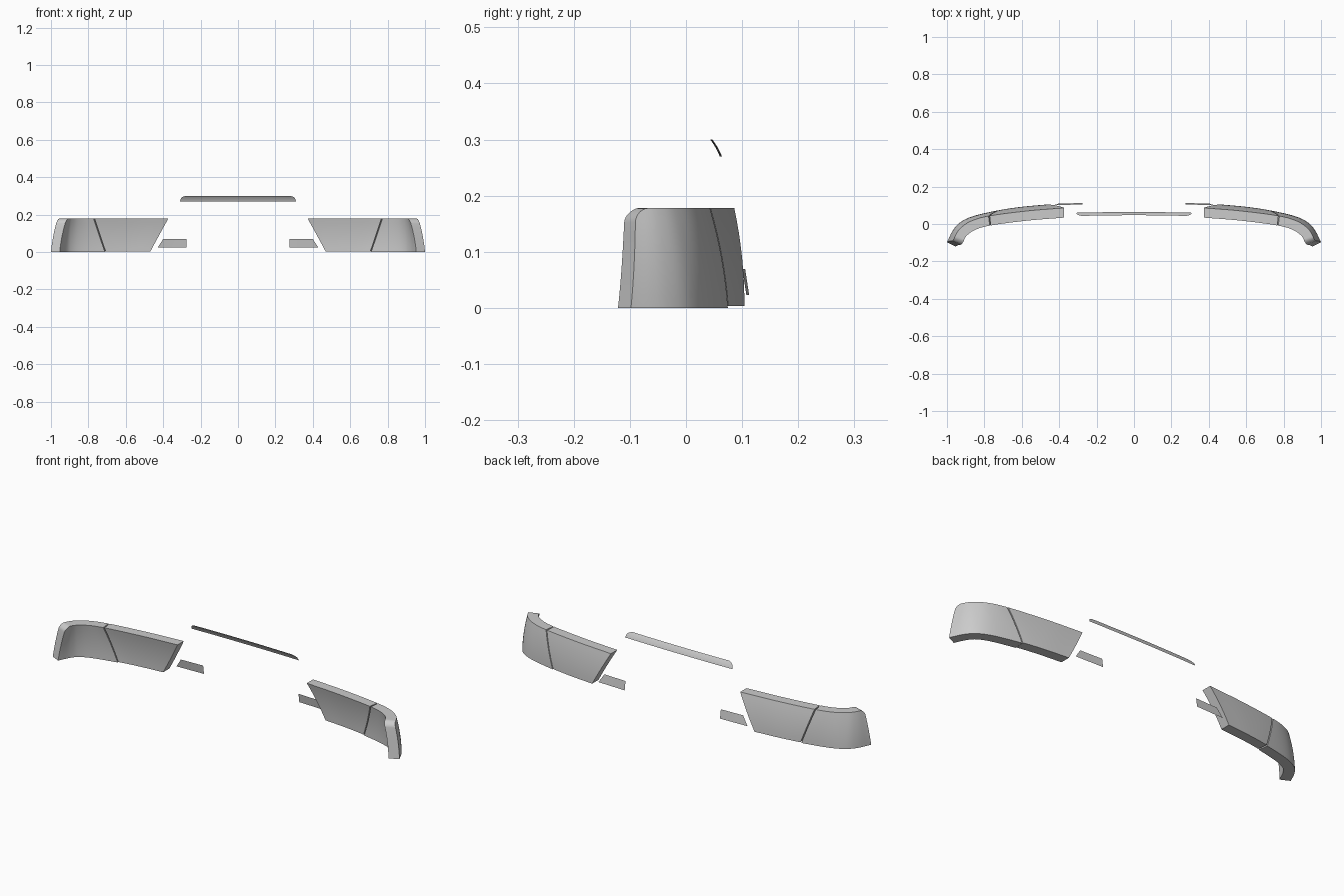
import bpy, bmesh, math
from mathutils import Vector

if "Cube" in bpy.data.objects:
    bpy.data.objects.remove(bpy.data.objects["Cube"])

# Outer plan curves of the wrap-around lamp (x, y) at the bottom and at the top
BOTTOM = [(.47, .104), (.60, .092), (.715, .075), (.85, .045), (.925, .012), (.967, -.032), (1.0, -.098)]
TOP = [(.373, .086), (.57, .070), (.775, .043), (.87, .016), (.923, -.018), (.950, -.052), (.965, -.09)]
HEIGHT, DEPTH, ROUND = .178, .052, .026


def spline(pts, u):
    """Catmull-Rom point on a list of plan points."""
    p = [Vector(q) for q in pts]
    p = [2 * p[0] - p[1]] + p + [2 * p[-1] - p[-2]]
    i = min(int(u), len(pts) - 2)
    t = u - i
    a, b, c, d = p[i:i + 4]
    return .5 * (2 * b + (c - a) * t + (2 * a - 5 * b + 4 * c - d) * t * t
                 + (3 * b - a - 3 * c + d) * t ** 3)


def plan(u, v):
    return spline(BOTTOM, u).lerp(spline(TOP, u), v)


def lamp_point(u, v, inner, base):
    # the top corner of the outer end is rounded
    over = max(0, ROUND - (plan(6, 1) - plan(u, 1)).length)
    top = HEIGHT - (ROUND - math.sqrt(max(0, ROUND ** 2 - over ** 2)))
    z = base + (top - base) * v
    w = z / HEIGHT
    p = plan(u, w)
    t = (plan(min(6, u + .02), w) - plan(max(0, u - .02), w)).normalized()
    n = Vector((-t.y, t.x))                      # outward normal
    p += n * .005 * 4 * w * (1 - w)              # slight belly
    if inner:
        n.x *= min(1, u / 3)
        p -= n * DEPTH
    return (p.x, p.y, z)


def finish(name, bm, mirror=True):
    bmesh.ops.recalc_face_normals(bm, faces=bm.faces)
    me = bpy.data.meshes.new(name)
    bm.to_mesh(me)
    bm.free()
    ob = bpy.data.objects.new(name, me)
    bpy.context.collection.objects.link(ob)
    bpy.ops.object.select_all(action='DESELECT')
    ob.select_set(True)
    bpy.context.view_layer.objects.active = ob
    bpy.ops.object.shade_smooth_by_angle(angle=math.radians(35))
    if mirror:
        ob.modifiers.new("Mirror", 'MIRROR').use_clip = False
    return ob


def lamp(name, us, base):
    """Closed lens body lofted through ring sections."""
    bm = bmesh.new()
    rows = 8
    rings = []
    for u in us:
        ring = [lamp_point(u, j / rows, False, base) for j in range(rows + 1)]
        ring += [lamp_point(u, j / rows, True, base) for j in range(rows, -1, -1)]
        rings.append([bm.verts.new(c) for c in ring])
    n = len(rings[0])
    for a, b in zip(rings, rings[1:]):
        for j in range(n):
            k = (j + 1) % n
            bm.faces.new((a[j], b[j], b[k], a[k]))
    for r in (rings[0], rings[-1]):              # end caps
        for j in range(rows):
            bm.faces.new((r[j], r[j + 1], r[n - 2 - j], r[n - 1 - j]))
    finish(name, bm)


def sheet(name, columns, rows, fn, mirror=True):
    """Thin curved lens skin from a grid function."""
    bm = bmesh.new()
    g = [[bm.verts.new(fn(i / columns, j / rows)) for j in range(rows + 1)] for i in range(columns + 1)]
    for i in range(columns):
        for j in range(rows):
            bm.faces.new((g[i][j], g[i + 1][j], g[i + 1][j + 1], g[i][j + 1]))
    finish(name, bm, mirror)


# Inner and outer sections of the main lamps, split by a slanted gap
lamp("inner_tail_lamp", [1.98 * i / 12 for i in range(13)], .003)
lamp("outer_tail_lamp", [2.02 + 3.48 * i / 20 for i in range(21)]
     + [5.5 + .5 * math.sin(math.pi / 2 * i / 8) for i in range(1, 9)], 0)


# Small reflectors beside the lamps
def reflector(s, t):
    x = .275 + s * (.155 - .03 * t)
    return (x, .1125 - .005 * s - .007 * t, .023 + .046 * t)


sheet("lower_reflector", 8, 2, reflector)


# High central brake lamp with rounded upper corners
def brake(s, t):
    half = .31 - .008 * t - .022 * max(0, (t - .4) / .6) ** 2.5
    k = 2 * s - 1
    return (half * k, .064 - .011 * t - .006 * t * t - .004 * k * k, .27 + .03 * t)


sheet("high_brake_lamp", 20, 8, brake, False)
